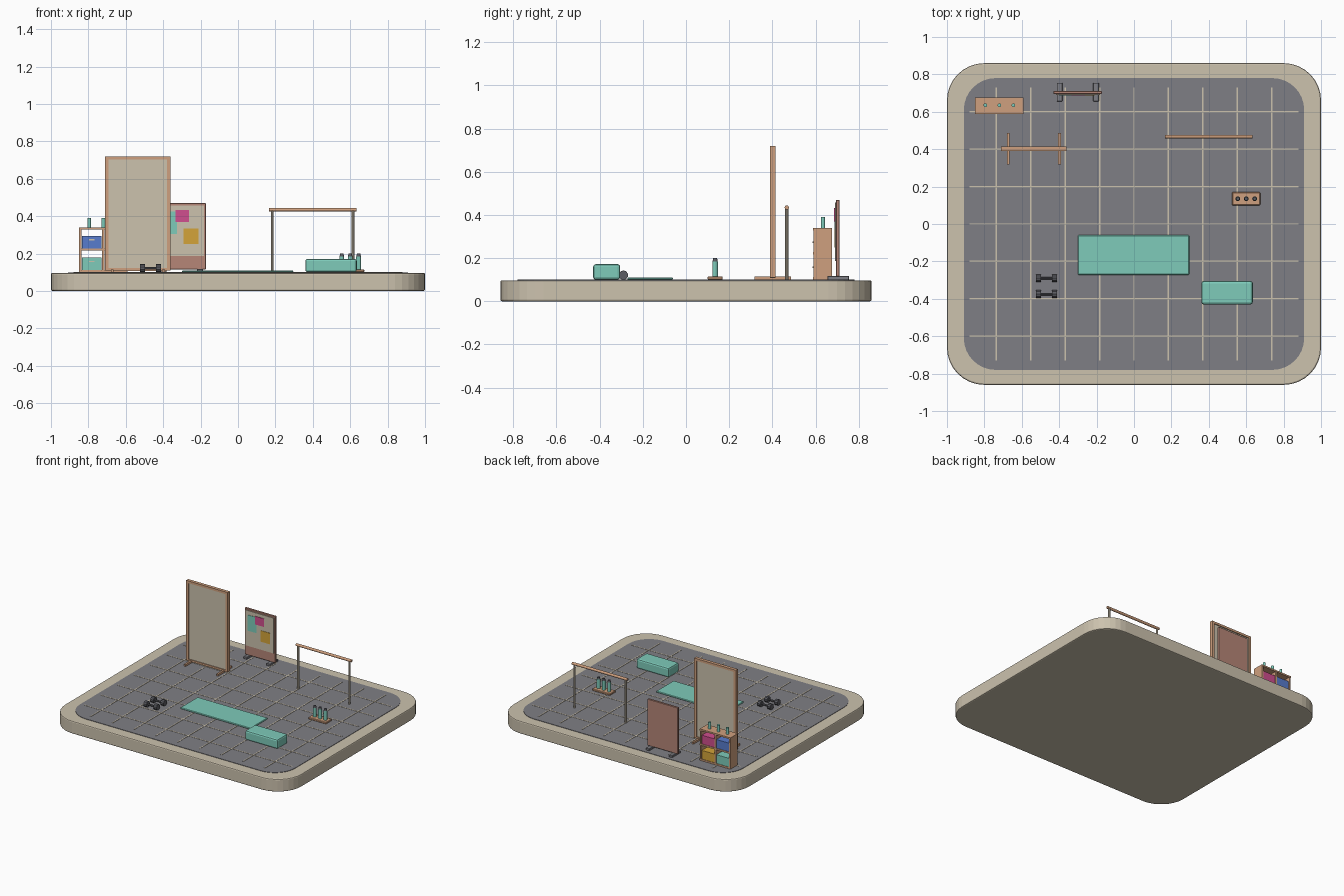
import bpy, bmesh, math
from mathutils import Matrix, Vector

if "Cube" in bpy.data.objects:
    bpy.data.objects.remove(bpy.data.objects["Cube"])


def mat(name, r, g, b):
    m = bpy.data.materials.new(name)
    lin = [((c / 255 + 0.055) / 1.055) ** 2.4 for c in (r, g, b)]
    m.diffuse_color = (*lin, 1)
    m.use_nodes = True
    m.node_tree.nodes["Principled BSDF"].inputs["Base Color"].default_value = m.diffuse_color
    return m


TAN = mat("warm_tan", 204, 194, 174)
GREY = mat("floor_grey", 127, 127, 133)
TEAL = mat("teal", 126, 203, 186)
WOOD = mat("light_wood", 207, 160, 126)
CLAY = mat("clay_brown", 182, 134, 119)
BLUE = mat("blue", 88, 124, 205)
PINK = mat("pink", 208, 78, 142)
GOLD = mat("gold", 212, 164, 58)
DARK = mat("dark_grey", 92, 93, 99)


def finish(name, bm, m, bevel=0, seg=1):
    me = bpy.data.meshes.new(name)
    bmesh.ops.recalc_face_normals(bm, faces=bm.faces)
    bm.to_mesh(me)
    bm.free()
    me.materials.append(m)
    ob = bpy.data.objects.new(name, me)
    bpy.context.collection.objects.link(ob)
    if bevel:
        mod = ob.modifiers.new("bevel", 'BEVEL')
        mod.width, mod.segments = bevel, seg
        mod.limit_method, mod.angle_limit = 'ANGLE', math.radians(50)
    return ob


def box(name, x0, x1, y0, y1, z0, z1, m, bevel=0, seg=1):
    bm = bmesh.new()
    bmesh.ops.create_cube(bm, size=1)
    for v in bm.verts:
        v.co = Vector(((x0 + x1) / 2 + v.co.x * (x1 - x0),
                       (y0 + y1) / 2 + v.co.y * (y1 - y0),
                       (z0 + z1) / 2 + v.co.z * (z1 - z0)))
    return finish(name, bm, m, bevel, seg)


def rod(name, a, b, r, m, sides=12, r2=None):
    a, b = Vector(a), Vector(b)
    d = b - a
    bm = bmesh.new()
    mx = Matrix.Translation((a + b) / 2) @ d.to_track_quat('Z', 'Y').to_matrix().to_4x4()
    bmesh.ops.create_cone(bm, cap_ends=True, segments=sides, radius1=r,
                          radius2=r if r2 is None else r2, depth=d.length, matrix=mx)
    return finish(name, bm, m)


def rounded_slab(name, hx, hy, r, z0, z1, m, bevel=0):
    bm = bmesh.new()
    vs = []
    for i, (sx, sy) in enumerate([(1, 1), (-1, 1), (-1, -1), (1, -1)]):
        for k in range(9):
            a = math.pi / 2 * (i + k / 8)
            vs.append(bm.verts.new((sx * (hx - r) + r * math.cos(a),
                                    sy * (hy - r) + r * math.sin(a), z0)))
    f = bm.faces.new(vs)
    ext = bmesh.ops.extrude_face_region(bm, geom=[f])
    for v in ext["geom"]:
        if isinstance(v, bmesh.types.BMVert):
            v.co.z = z1
    return finish(name, bm, m, bevel, 2)


# platform and floor with its grid of joints
rounded_slab("platform", 1.0, 0.86, 0.2, 0, 0.097, TAN, 0.008)
rounded_slab("floor", 0.91, 0.78, 0.17, 0.09, 0.1, GREY)
for i in range(-4, 5):
    x = i * 0.184
    box("floor_joint_long", x - 0.004, x + 0.004, -0.73, 0.73, 0.099, 0.102, TAN)
for i in range(-3, 4):
    y = i * 0.2
    box("floor_joint_cross", -0.88, 0.88, y - 0.004, y + 0.004, 0.099, 0.1017, TAN)

# exercise mat and bench block
box("exercise_mat", -0.3, 0.296, -0.272, -0.06, 0.1, 0.11, TEAL, 0.004)
box("foam_block", 0.36, 0.635, -0.43, -0.305, 0.1, 0.172, TEAL, 0.012, 2)

# dumbbells
for y in (-0.29, -0.375):
    rod("dumbbell_bar", (-0.51, y, 0.121), (-0.425, y, 0.121), 0.007, DARK, 8)
    for x in (-0.511, -0.426):
        rod("dumbbell_head", (x - 0.013, y, 0.121), (x + 0.013, y, 0.121), 0.022, DARK, 10)

# bottle tray
box("bottle_tray", 0.525, 0.675, 0.1, 0.17, 0.1, 0.115, WOOD, 0.003)
for x in (0.555, 0.6, 0.645):
    rod("bottle", (x, 0.135, 0.115), (x, 0.135, 0.185), 0.013, TEAL)
    rod("bottle_cap", (x, 0.135, 0.185), (x, 0.135, 0.2), 0.012, DARK, 12, 0.009)

# standing mirror
box("mirror_panel", -0.7, -0.37, 0.396, 0.408, 0.115, 0.71, TAN)
box("mirror_frame_left", -0.712, -0.692, 0.39, 0.415, 0.11, 0.72, WOOD)
box("mirror_frame_right", -0.38, -0.36, 0.39, 0.415, 0.11, 0.72, WOOD)
box("mirror_frame_top", -0.692, -0.38, 0.39, 0.415, 0.703, 0.72, WOOD)
box("mirror_frame_bottom", -0.692, -0.38, 0.39, 0.415, 0.108, 0.122, WOOD)
for x in (-0.673, -0.398):
    box("mirror_foot", x - 0.007, x + 0.007, 0.318, 0.486, 0.1, 0.115, WOOD)

# notice board with pinned sheets
box("notice_board", -0.43, -0.172, 0.695, 0.711, 0.115, 0.47, CLAY, 0.002)
box("notice_panel", -0.418, -0.183, 0.69, 0.696, 0.187, 0.457, TAN)
for n, x0, x1, z0, z1, m in [("teal", -0.4, -0.325, 0.305, 0.425, TEAL),
                             ("pink", -0.335, -0.262, 0.37, 0.432, PINK),
                             ("gold", -0.292, -0.212, 0.25, 0.335, GOLD)]:
    d = 0.001 if n == "pink" else 0
    box(n + "_sheet", x0, x1, 0.687 - d, 0.691, z0, z1, m)
for x in (-0.398, -0.203):
    box("notice_foot", x - 0.015, x + 0.015, 0.655, 0.755, 0.1, 0.117, GREY, 0.002)

# open cubby shelf with four bins
for x in (-0.844, -0.72, -0.596):
    box("shelf_upright", x - 0.006, x + 0.006, 0.59, 0.676, 0.1, 0.335, WOOD)
for z in (0.106, 0.222, 0.334):
    box("shelf_board", -0.85, -0.59, 0.589, 0.677, z - 0.006, z + 0.006, WOOD)
for x, z, m in [(-0.782, 0.228, BLUE), (-0.658, 0.228, PINK),
                (-0.782, 0.112, TEAL), (-0.658, 0.112, GOLD)]:
    box("storage_bin", x - 0.053, x + 0.053, 0.593, 0.673, z, z + 0.066, m)
    box("bin_handle", x - 0.014, x + 0.014, 0.587, 0.593, z + 0.042, z + 0.049, TAN)
for x in (-0.795, -0.72, -0.645):
    rod("shelf_bottle", (x, 0.635, 0.34), (x, 0.635, 0.39), 0.01, TEAL)

# stretching bar
rod("stretch_rail", (0.167, 0.467, 0.434), (0.634, 0.467, 0.434), 0.01, WOOD)
for x in (0.183, 0.615):
    rod("rail_post", (x, 0.467, 0.1), (x, 0.467, 0.43), 0.008, TAN, 10)
